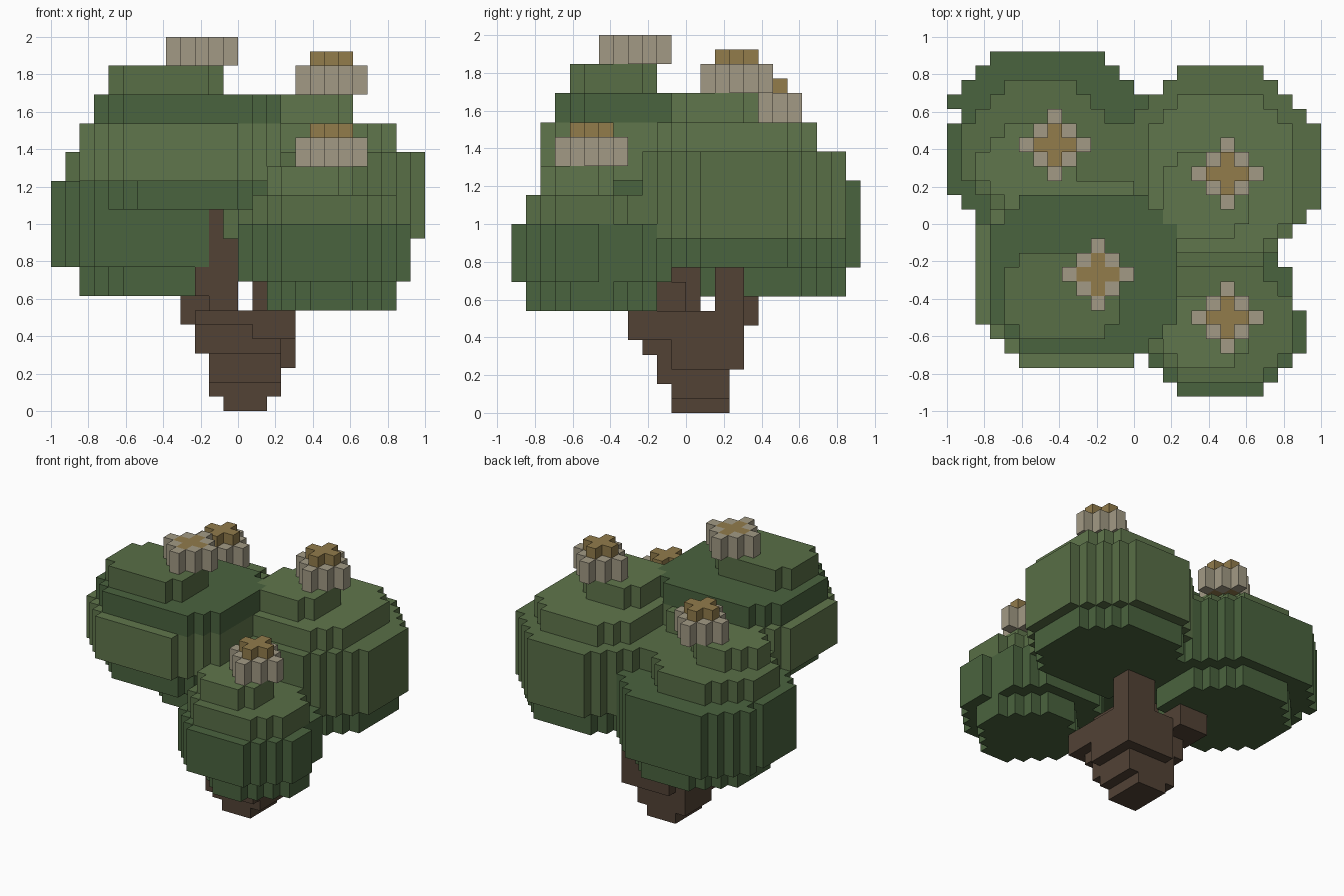
import bpy, bmesh

if "Cube" in bpy.data.objects:
    bpy.data.objects.remove(bpy.data.objects["Cube"])

V = 1 / 13          # voxel size
cells = {}          # (x, y, z) -> (part name, material name)


def lin(c):
    return tuple(((v / 255 + 0.055) / 1.055) ** 2.4 for v in c) + (1,)


COLORS = {"leaf_dark": (74, 99, 62), "leaf_mid": (88, 110, 70), "leaf_light": (96, 118, 76),
          "bark": (82, 66, 53), "petal": (162, 154, 133), "pollen": (146, 124, 75)}
MATS = list(COLORS)
for m in MATS:
    bpy.data.materials.new(m).diffuse_color = lin(COLORS[m])


def slab(part, mat, x0, x1, y0, y1, z0, z1, cut=0):
    """Fill a slab of voxels, corners cut off in a staircase."""
    for x in range(x0, x1):
        for y in range(y0, y1):
            dx, dy = min(x - x0, x1 - 1 - x), min(y - y0, y1 - 1 - y)
            if dx + dy >= cut:
                for z in range(z0, z1):
                    cells[x, y, z] = (part, mat)


def flower(part, cx, cy, z, raised=True):
    """Diamond of petals with a plus-shaped centre."""
    for dx in range(-2, 3):
        for dy in range(-2, 3):
            d = abs(dx) + abs(dy)
            if d <= 2:
                mat = "pollen" if d < 2 else "petal"
                for k in range(2 + (raised and d < 2)):
                    cells[cx + dx, cy + dy, z + k] = (part, mat)


def carve(x0, x1, y0, y1, z0, z1):
    for x in range(x0, x1):
        for y in range(y0, y1):
            for z in range(z0, z1):
                cells.pop((x, y, z), None)


# Trunk widening upward, then branches to each bush
for b in [(-1, 2, -1, 3, 0, 1), (-2, 3, -1, 3, 1, 2), (-2, 3, -2, 3, 2, 4), (-1, 4, -1, 4, 3, 7),
          (-3, 3, -3, 3, 4, 6), (-4, -1, 2, 5, 6, 8), (1, 4, -4, 0, 5, 7), (1, 2, -3, 0, 7, 9),
          (1, 4, 2, 4, 7, 10), (-3, 1, -4, 2, 6, 7), (-2, 0, -1, 1, 6, 12), (-3, -1, -1, 1, 8, 14)]:
    slab("trunk", "bark", *b)

# Bushes: stacked slabs (colour, x0, x1, y0, y1, z0, z1, corner cut)
BUSHES = {
    "back_left": [("dark", -11, 0, 0, 11, 8, 10, 3), ("dark", -13, 1, -1, 12, 10, 16, 3),
                  ("mid", -12, -1, 0, 10, 16, 18, 3), ("light", -11, -4, 1, 7, 18, 20, 2)],
    "front_right": [("dark", 2, 11, -11, -2, 7, 9, 3), ("dark", 0, 12, -12, -1, 9, 13, 3),
                    ("mid", 1, 11, -11, -3, 13, 15, 2), ("light", 2, 8, -10, -5, 15, 17, 1)],
    "back_right": [("dark", 0, 12, -2, 10, 10, 12, 3), ("mid", -1, 13, -3, 11, 12, 18, 4),
                   ("light", 1, 11, -2, 9, 18, 20, 2), ("light", 2, 8, -1, 5, 20, 22, 1)],
    "front_left": [("dark", -9, 2, -9, 1, 14, 16, 2), ("light", -11, 3, -10, 3, 16, 20, 3),
                   ("dark", -10, 3, -9, 2, 20, 22, 2), ("mid", -9, -1, -8, -2, 22, 24, 1)],
}
for name, layers in BUSHES.items():
    for col, *box in layers:
        slab(name + "_bush", "leaf_" + col, *box)

# Small notches in the bush sides
carve(-13, -12, 7, 8, 10, 16)
carve(11, 12, -6, -4, 9, 13)

# Flowers
flower("back_left_flower", -6, 5, 20)
flower("back_right_flower", 6, 3, 22)
flower("front_left_flower", -3, -4, 24, raised=False)
flower("front_right_flower", 6, -7, 17)

# Turn the exposed voxel faces of each part into a mesh
SIDES = {(1, 0, 0): [(1, 0, 0), (1, 1, 0), (1, 1, 1), (1, 0, 1)],
         (-1, 0, 0): [(0, 0, 0), (0, 0, 1), (0, 1, 1), (0, 1, 0)],
         (0, 1, 0): [(0, 1, 0), (0, 1, 1), (1, 1, 1), (1, 1, 0)],
         (0, -1, 0): [(0, 0, 0), (1, 0, 0), (1, 0, 1), (0, 0, 1)],
         (0, 0, 1): [(0, 0, 1), (1, 0, 1), (1, 1, 1), (0, 1, 1)],
         (0, 0, -1): [(0, 0, 0), (0, 1, 0), (1, 1, 0), (1, 0, 0)]}
for part in sorted({p for p, _ in cells.values()}):
    bm = bmesh.new()
    verts = {}
    for (x, y, z), (p, mat) in cells.items():
        if p != part:
            continue
        for (nx, ny, nz), quad in SIDES.items():
            if (x + nx, y + ny, z + nz) in cells:
                continue
            ring = []
            for a, b, c in quad:
                k = (x + a, y + b, z + c)
                if k not in verts:
                    verts[k] = bm.verts.new([i * V for i in k])
                ring.append(verts[k])
            bm.faces.new(ring).material_index = MATS.index(mat)
    bmesh.ops.dissolve_limit(bm, angle_limit=0.01, verts=bm.verts, edges=bm.edges, delimit={"MATERIAL"})
    me = bpy.data.meshes.new(part)
    bm.to_mesh(me)
    bm.free()
    for m in MATS:
        me.materials.append(bpy.data.materials[m])
    bpy.context.collection.objects.link(bpy.data.objects.new(part, me))

for m in bpy.data.materials:
    if m.users and not m.is_grease_pencil:
        m.use_nodes = True
        m.node_tree.nodes["Principled BSDF"].inputs["Base Color"].default_value = m.diffuse_color
